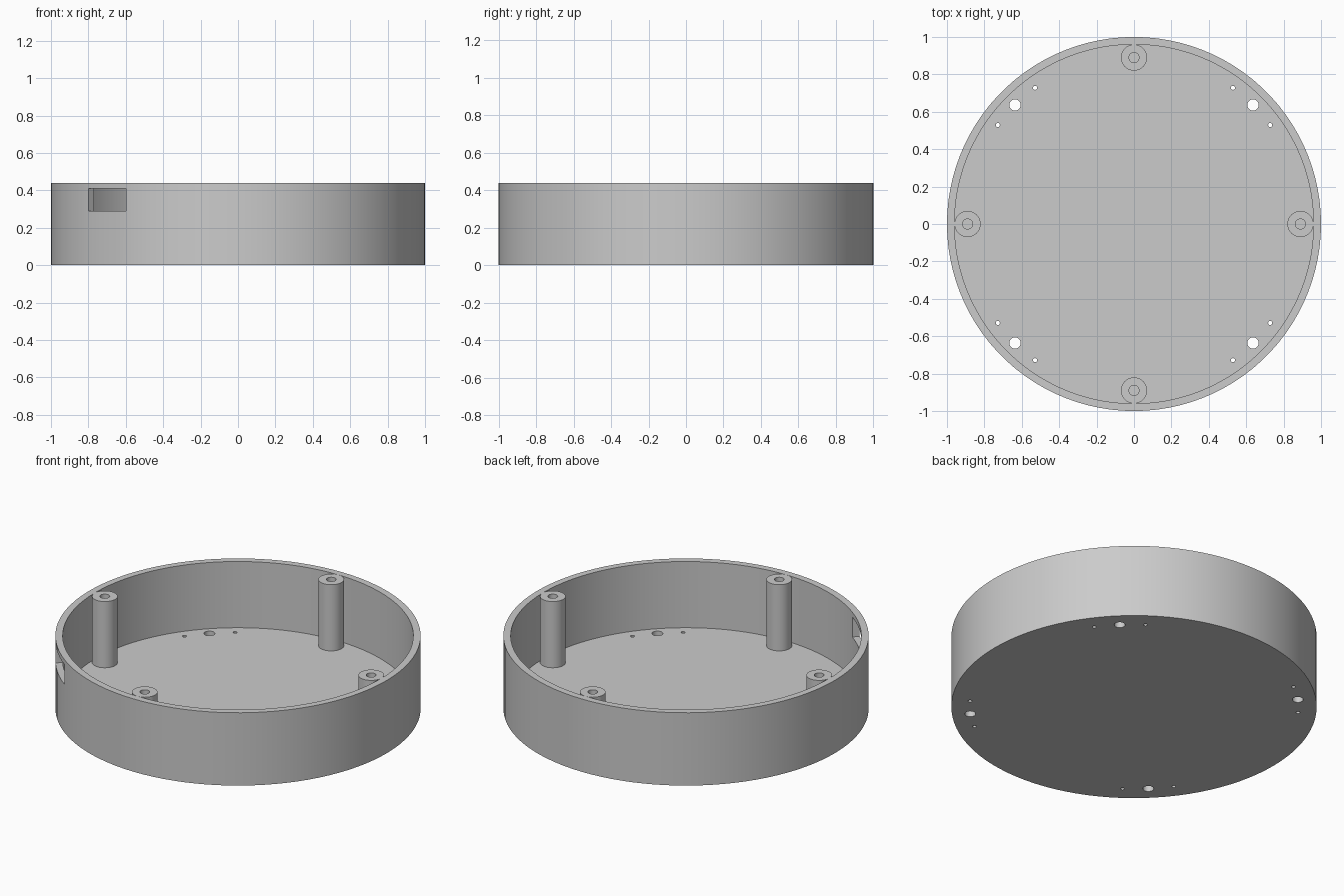
import bpy, bmesh
from math import cos, sin, pi, radians
from mathutils import Matrix

HEIGHT, FLOOR = 0.44, 0.04
INNER = 0.96

cube = bpy.data.objects.get("Cube")
if cube:
    bpy.data.objects.remove(cube, do_unlink=True)

grey = bpy.data.materials.new("plain grey")
grey.use_nodes = True
grey.diffuse_color = (0.6, 0.6, 0.6, 1)
grey.node_tree.nodes["Principled BSDF"].inputs["Base Color"].default_value = grey.diffuse_color


def add_object(name, bm):
    bmesh.ops.recalc_face_normals(bm, faces=bm.faces)
    mesh = bpy.data.meshes.new(name)
    bm.to_mesh(mesh)
    bm.free()
    mesh.materials.append(grey)
    obj = bpy.data.objects.new(name, mesh)
    bpy.context.collection.objects.link(obj)
    return obj


def lathe(name, profile, steps, closed=False):
    """Spin a radius/height profile around z."""
    bm = bmesh.new()
    verts = [bm.verts.new((r, 0, z)) for r, z in profile]
    pairs = list(zip(verts, verts[1:]))
    if closed:
        pairs.append((verts[-1], verts[0]))
    edges = [bm.edges.new(p) for p in pairs]
    bmesh.ops.spin(bm, geom=verts + edges, cent=(0, 0, 0), axis=(0, 0, 1),
                   angle=2 * pi, steps=steps, use_duplicate=False)
    bmesh.ops.remove_doubles(bm, verts=bm.verts, dist=1e-5)
    return add_object(name, bm)


def smooth(obj):
    bpy.ops.object.select_all(action="DESELECT")
    obj.select_set(True)
    bpy.context.view_layer.objects.active = obj
    bpy.ops.object.shade_smooth_by_angle(angle=radians(30))


# Round tray with floor and wall
case = lathe("round_case", [(0, 0), (1, 0), (1, HEIGHT), (INNER, HEIGHT),
                            (INNER, FLOOR), (0, FLOOR)], 100)

# Cutter: mounting holes in groups of three, and the wall window
bm = bmesh.new()
for quarter in range(4):
    for offset, radius in ((-9, 0.011), (0, 0.03), (9, 0.011)):
        a = radians(45 + 90 * quarter + offset)
        bmesh.ops.create_cone(bm, cap_ends=True, segments=24, radius1=radius, radius2=radius,
                              depth=0.2, matrix=Matrix.Translation((0.9 * cos(a), 0.9 * sin(a), 0)))
window = (Matrix.Rotation(radians(225), 4, "Z") @ Matrix.Translation((0.98, 0, 0.35))
          @ Matrix.Diagonal((0.2, 0.282, 0.12, 1)))
bmesh.ops.create_cube(bm, size=1, matrix=window)
cutter = add_object("hole_cutter", bm)
cutter.hide_render = True

cut = case.modifiers.new("holes", "BOOLEAN")
cut.operation = "DIFFERENCE"
cut.solver = "EXACT"
cut.object = cutter
bpy.context.view_layer.objects.active = case
bpy.ops.object.modifier_apply(modifier=cut.name)
bpy.data.objects.remove(cutter, do_unlink=True)
smooth(case)

# Four hollow screw posts against the wall
for name, x, y in (("left", 1, 0), ("back", 0, 1), ("right", -1, 0), ("front", 0, -1)):
    post = lathe(name + "_screw_post", [(0.07, FLOOR), (0.07, HEIGHT), (0.027, HEIGHT),
                                        (0.027, FLOOR)], 40, closed=True)
    post.location = (0.89 * x, 0.89 * y, 0)
    smooth(post)
